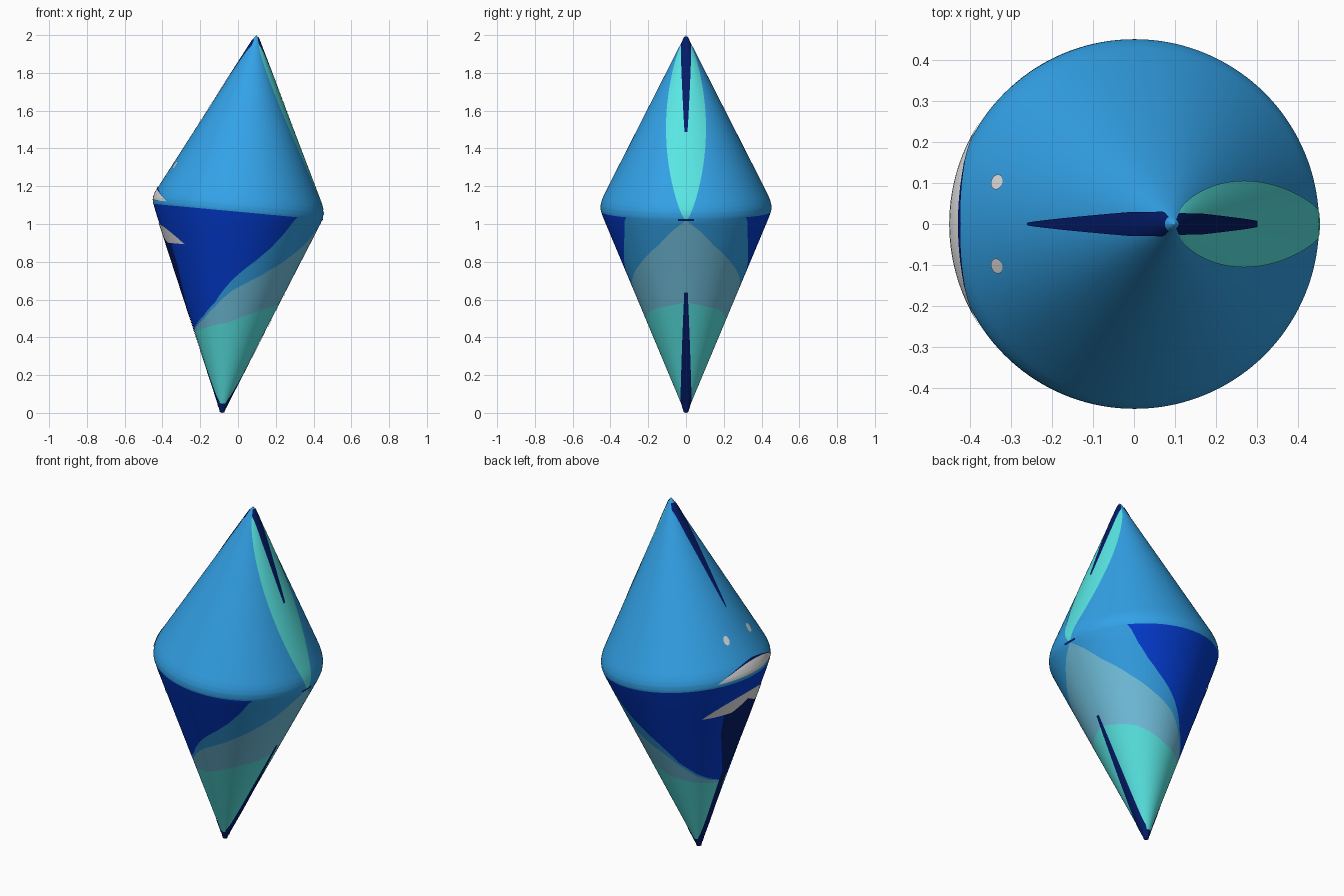
import bpy, bmesh, math
from math import sin, cos, pi, radians, asin

cube = bpy.data.objects.get("Cube")
if cube:
    bpy.data.objects.remove(cube, do_unlink=True)


def material(name, colour):
    m = bpy.data.materials.new(name)
    m.use_nodes = True
    m.diffuse_color = (*colour, 1)
    m.node_tree.nodes["Principled BSDF"].inputs["Base Color"].default_value = (*colour, 1)
    return m


sky = material("sky blue", (.033, .36, .8))
royal = material("royal blue", (.001, .045, .64))
aqua = material("turquoise", (.1, .8, .78))
mist = material("misty blue", (.17, .54, .74))
navy = material("navy", (.001, .011, .14))
white = material("white", (.78, .78, .78))

TILT = radians(5.3)
BELT = 1.065
PROFILE = [(0, 0), (.004, .012), (.05, .026), (1.05, .445), (1.075, .452), (1.1, .452),
           (1.125, .446), (1.15, .436), (1.18, .421), (1.985, .012), (2, 0)]
AXIS = [(0, -.085), (1.075, 0), (2, .098)]


def interp(points, t):
    """Piecewise linear lookup."""
    for (a, p), (b, q) in zip(points, points[1:]):
        if t <= b:
            return p + (q - p) * max(0, t - a) / (b - a)
    return points[-1][1]


def place(az, h, lift=0):
    """Point on the tilted spindle at an angle from +x and a height along its axis."""
    r = interp(PROFILE, h) + lift
    return (interp(AXIS, h) + r * cos(az) * cos(TILT), r * sin(az), h - r * cos(az) * sin(TILT))


def sheet(name, mat, shape, cols, rows, lift=0):
    """Surface patch; shape(u, v) gives (angle, height)."""
    bm = bmesh.new()
    grid = [[bm.verts.new(place(*shape(i / cols, j / rows), lift)) for i in range(cols + 1)]
            for j in range(rows + 1)]
    for low, high in zip(grid, grid[1:]):
        for i in range(cols):
            bm.faces.new((low[i], low[i + 1], high[i + 1], high[i]))
    bmesh.ops.remove_doubles(bm, verts=bm.verts, dist=.0002)
    mesh = bpy.data.meshes.new(name)
    bm.to_mesh(mesh)
    bm.free()
    mesh.shade_smooth()
    mesh.materials.append(mat)
    ob = bpy.data.objects.new(name, mesh)
    bpy.context.collection.objects.link(ob)
    return ob


def band(name, mat, low, high, rows):
    """Full ring between two height curves, given as functions of degrees from +x."""
    def shape(u, v):
        deg = u * 360 - 180
        a, b = low(abs(deg)), high(abs(deg))
        return radians(deg), a + (b - a) * v
    sheet(name, mat, shape, 144, rows)


def stripe(name, mat, side, h0, h1, width, lift):
    """Vertical stripe centred on angle side; width(v) is its half width."""
    def shape(u, v):
        h = h0 + (h1 - h0) * v
        r = max(interp(PROFILE, h), .001)
        return side + (2 * u - 1) * asin(min(.85, width(v) / r)), h
    sheet(name, mat, shape, 12, 48, lift)


def face_patch(name, mat, reach, low, high, lift):
    """Patch on the -x side between two curves of the degrees away from mid-face."""
    def shape(u, v):
        d = (2 * u - 1) * reach
        a, b = low(abs(d)), high(abs(d))
        return pi + radians(d), a + (b - a) * v
    sheet(name, mat, shape, 48, 8, lift)


def level(h):
    return lambda deg: h


# Lower cone: curved colour bands that sweep down towards -x
def aqua_top(deg):
    return interp([(0, .608), (45, .565), (90, .48), (130, .44), (180, .4)], deg)


def mist_top(deg):
    return interp([(0, 1.06), (10, 1.0), (22, .92), (45, .81), (65, .73), (90, .645),
                   (110, .555), (130, .485), (150, .445), (180, .41)], deg)


def sky_top(deg):
    return interp([(0, BELT), (46, BELT), (52, .972), (60, .89), (70, .82), (78, .775),
                   (90, .705), (110, .575), (130, .5), (150, .455), (180, .412)], deg)


band("bottom_tip", navy, level(0), level(.05), 12)
band("lower_turquoise_band", aqua, level(.05), aqua_top, 12)
band("lower_misty_band", mist, aqua_top, mist_top, 8)
band("lower_sky_band", sky, mist_top, sky_top, 6)
band("lower_royal_band", royal, sky_top, level(BELT), 10)

# Upper cone: rounded shoulder and straight side up to the tip
band("shoulder", sky, level(BELT), level(1.18), 16)
band("upper_cone", sky, level(1.18), level(1.985), 24)
band("top_tip", sky, level(1.985), level(2), 3)

# Long stripes on both sides
stripe("upper_turquoise_panel", aqua, 0, 1.06, 1.99, lambda v: .105 * max(0, sin(pi * v)) ** .7, .002)
stripe("upper_right_stripe", navy, 0, 1.51, 1.99, lambda v: .007 + .017 * min(1, v * 1.5) ** .8, .004)
stripe("upper_left_stripe", navy, pi, 1.425, 1.975, lambda v: .003 + .025 * min(1, v * 1.4) ** .8, .003)
stripe("lower_right_stripe", navy, 0, .03, .665, lambda v: .028 - .019 * v ** 1.5, .003)
stripe("lower_left_stripe", navy, pi, .03, .6, lambda v: .026, .003)
stripe("belt_notch", navy, 0, 1.057, 1.067, lambda v: .042, .003)


# Open mouth below the belt, with teeth above and below
def lip(d):
    return .968 - .105 * (d / 45) ** 2


def gum(d):
    return min(lip(d), .868 + .05 * max(0, 1 - d / 16))


def upper_gum(d):
    return 1.085 + .062 * (1 - (d / 33) ** 2)


face_patch("mouth", navy, 24, lambda d: .46 + .29 * (d / 24) ** 2, gum, .003)
face_patch("lower_teeth", white, 45, gum, lip, .003)
face_patch("upper_teeth", white, 33, level(1.085), upper_gum, .003)
face_patch("upper_lip", navy, 28, upper_gum, lambda d: upper_gum(d) + .012 * (1 - d / 28), .003)

# Eyes
for side, label in ((1, "left"), (-1, "right")):
    def eye(u, v):
        return (pi + side * radians(16) + .05 * v * cos(2 * pi * u),
                1.28 + .023 * v * sin(2 * pi * u))
    ob = sheet(label + "_eye", white, eye, 20, 3, .003)
    ob.data.flip_normals()
